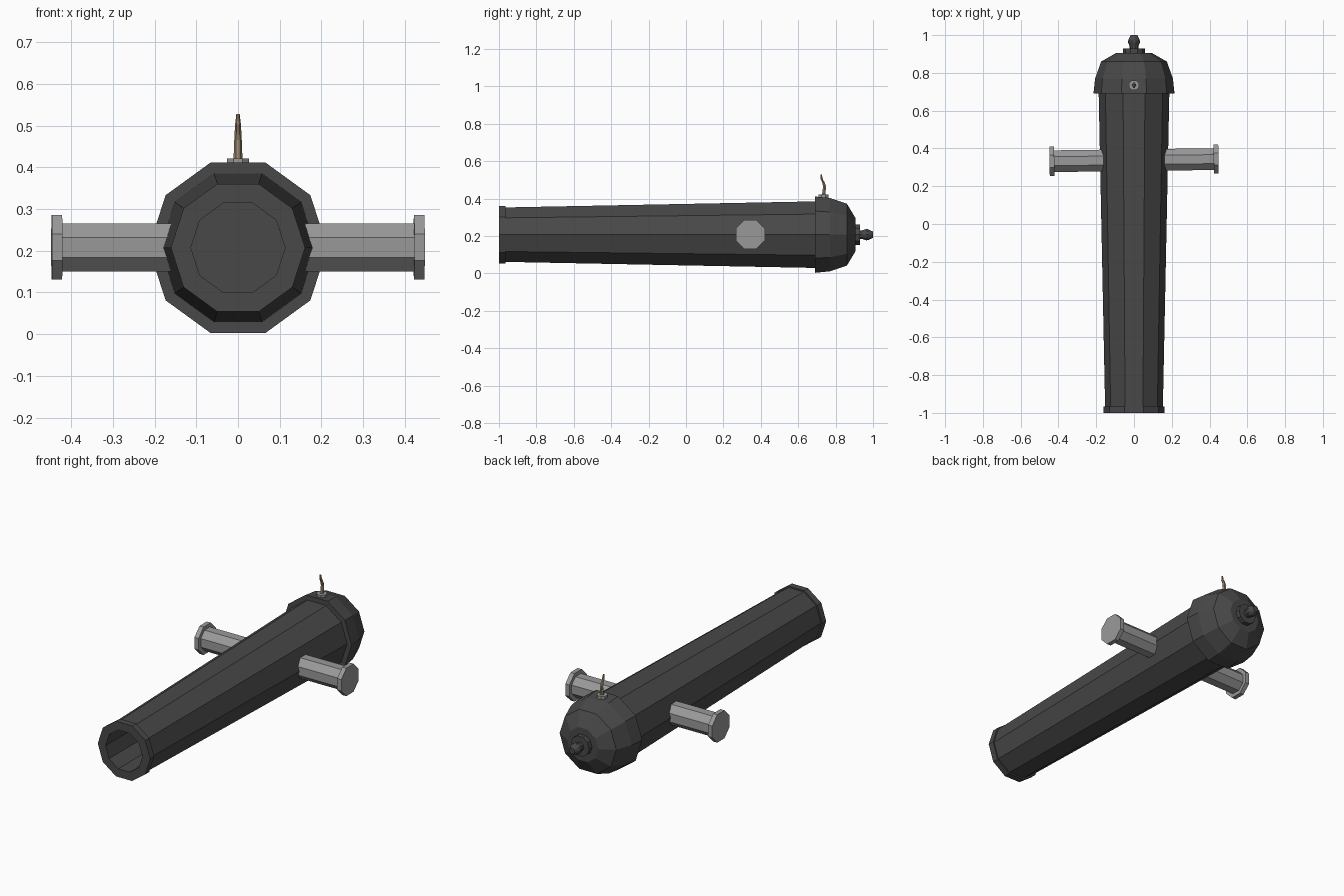
import bpy, bmesh, math
from mathutils import Matrix, Vector

if "Cube" in bpy.data.objects:
    bpy.data.objects.remove(bpy.data.objects["Cube"])

AXIS_Z = 0.207


def material(name, rgb):
    m = bpy.data.materials.new(name)
    m.diffuse_color = (*rgb, 1)
    m.use_nodes = True
    m.node_tree.nodes["Principled BSDF"].inputs["Base Color"].default_value = m.diffuse_color
    return m


iron = material("dark_iron", (0.066, 0.066, 0.066))
steel = material("grey_steel", (0.32, 0.32, 0.32))
rope = material("tan_rope", (0.33, 0.25, 0.15))


def sweep(name, stations, sides, mat, matrix, turn=0.0):
    """Rings of (radius, height, sideways shift) joined along local z, capped."""
    bm = bmesh.new()
    rings = []
    for r, h, *shift in stations:
        dy = shift[0] if shift else 0
        ring = []
        for i in range(sides):
            a = turn + 2 * math.pi * i / sides
            ring.append(bm.verts.new((r * math.cos(a), r * math.sin(a) + dy, h)))
        rings.append(ring)
    for a, b in zip(rings, rings[1:]):
        for i in range(sides):
            j = (i + 1) % sides
            bm.faces.new((a[i], a[j], b[j], b[i]))
    bm.faces.new(rings[0])
    bm.faces.new(rings[-1])
    bmesh.ops.recalc_face_normals(bm, faces=bm.faces)
    bm.transform(matrix)
    mesh = bpy.data.meshes.new(name)
    bm.to_mesh(mesh)
    bm.free()
    mesh.materials.append(mat)
    obj = bpy.data.objects.new(name, mesh)
    bpy.context.collection.objects.link(obj)
    return obj


# local z runs along +y for everything on the barrel axis
along_y = Matrix.Translation((0, 0, AXIS_Z)) @ Matrix.Rotation(-math.pi / 2, 4, 'X')

# barrel with hollow bore, muzzle lip and rounded breech
sweep("barrel", [(0.113, -0.4), (0.113, -1.0), (0.161, -1.0), (0.161, -0.965),
                 (0.153, -0.965), (0.187, 0.69), (0.2145, 0.69), (0.206, 0.77),
                 (0.174, 0.86), (0.095, 0.905)], 10, iron, along_y)

# rear flange and knob
sweep("rear_knob", [(0.057, 0.895), (0.057, 0.93), (0.024, 0.93), (0.024, 0.943),
                    (0.032, 0.963), (0.030, 0.975), (0.017, 1.0)], 10, iron, along_y)

# side trunnions with end flanges, very slightly skewed
flat = 1 / math.cos(math.pi / 8)
for side, name in ((1, "right_trunnion"), (-1, "left_trunnion")):
    m = (Matrix.Translation((0, 0.338, AXIS_Z + 0.001))
         @ Matrix.Rotation(math.radians(0.75), 4, 'Z')
         @ Matrix.Rotation(side * math.pi / 2, 4, 'Y'))
    sweep(name, [(0.0575 * flat, 0.14), (0.0575 * flat, 0.422),
                 (0.0775 * flat, 0.422), (0.0775 * flat, 0.447)],
          8, steel, m, math.pi / 8)

# fuse collar and wavy fuse
up = Matrix.Translation((0, 0.735, 0))
sweep("fuse_collar", [(0.028, 0.395), (0.028, 0.421)], 8, steel, up, math.pi / 8)
sweep("fuse", [(0.011, 0.41, 0.0), (0.010, 0.44, 0.003), (0.009, 0.465, 0.006),
               (0.008, 0.485, 0.0), (0.007, 0.503, -0.009), (0.004, 0.528, -0.012)],
      6, rope, up)
